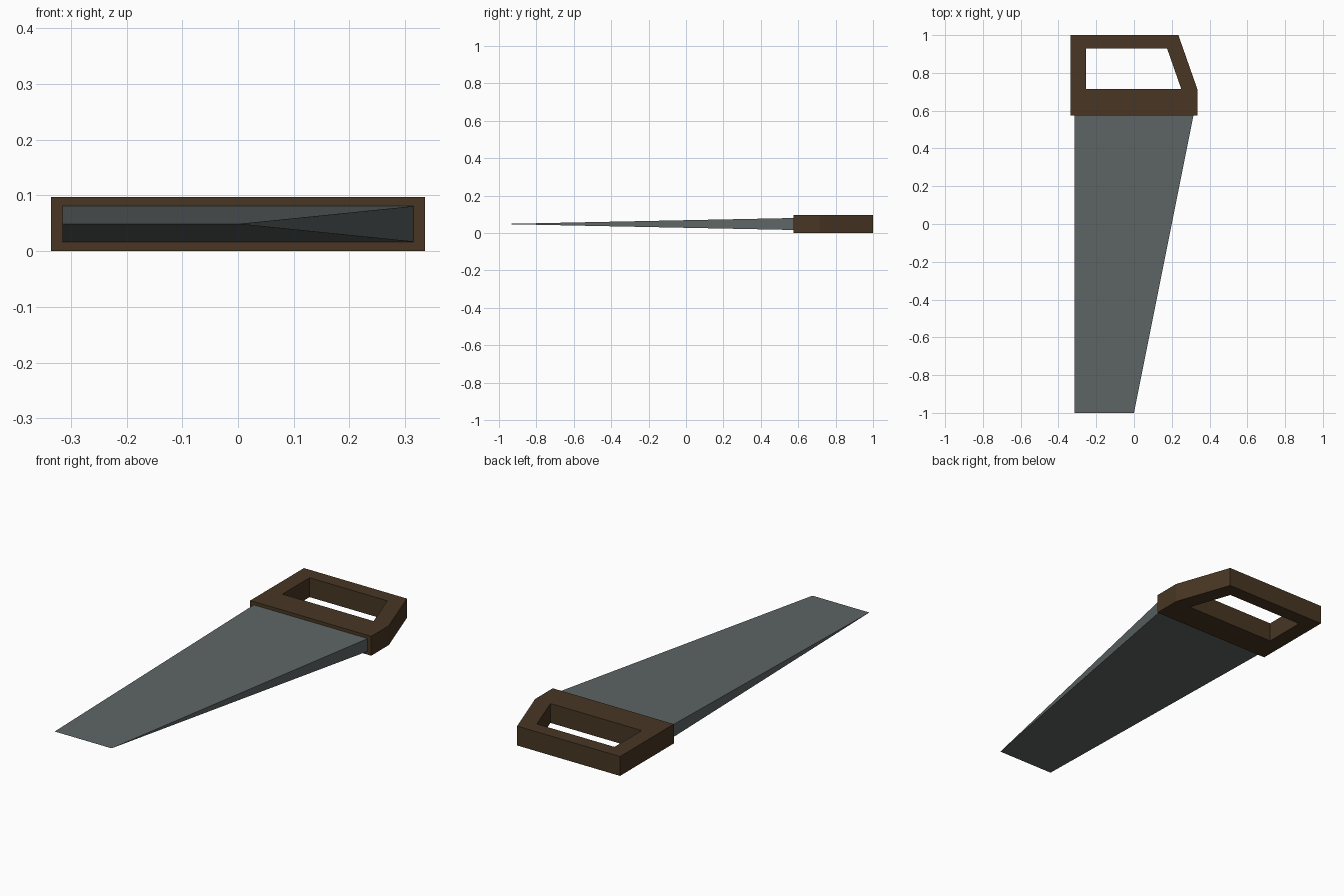
import bpy
import bmesh
from mathutils import Vector

cube = bpy.data.objects.get("Cube")
if cube:
    bpy.data.objects.remove(cube, do_unlink=True)


def material(name, color):
    mat = bpy.data.materials.new(name)
    mat.use_nodes = True
    mat.diffuse_color = (*color, 1)
    bsdf = mat.node_tree.nodes["Principled BSDF"]
    bsdf.inputs["Base Color"].default_value = (*color, 1)
    bsdf.inputs["Roughness"].default_value = 0.8
    return mat


def finish(name, bm, mat):
    bmesh.ops.recalc_face_normals(bm, faces=bm.faces)
    mesh = bpy.data.meshes.new(name)
    bm.to_mesh(mesh)
    bm.free()
    mesh.materials.append(mat)
    obj = bpy.data.objects.new(name, mesh)
    bpy.context.collection.objects.link(obj)
    return obj


wood = material("dark brown wood", (0.065, 0.037, 0.017))
steel = material("grey steel", (0.112, 0.132, 0.130))

THICKNESS = 0.097
MIDDLE = THICKNESS / 2
JOINT_Y = 0.575

# Handle: outline with a grip opening, filled and extruded
outer = [(-0.335, JOINT_Y), (0.335, JOINT_Y), (0.335, 0.715), (0.235, 1), (-0.335, 1)]
grip = [(-0.255, 0.715), (0.25, 0.715), (0.175, 0.93), (-0.255, 0.93)]
bm = bmesh.new()
edges = []
for loop in (outer, grip):
    verts = [bm.verts.new((x, y, 0)) for x, y in loop]
    edges += [bm.edges.new((v, verts[i - 1])) for i, v in enumerate(verts)]
bmesh.ops.triangle_fill(bm, edges=edges, use_beauty=True, normal=Vector((0, 0, 1)))
raised = bmesh.ops.extrude_face_region(bm, geom=bm.faces[:], use_keep_orig=True)
top = [g for g in raised["geom"] if isinstance(g, bmesh.types.BMVert)]
bmesh.ops.translate(bm, verts=top, vec=(0, 0, THICKNESS))
bmesh.ops.dissolve_limit(bm, angle_limit=0.01, verts=bm.verts[:], edges=bm.edges[:])
finish("handle", bm, wood)

# Blade: wedge narrowing from the handle to a thin straight tip
LEFT, RIGHT, HALF = -0.315, 0.315, 0.032
bm = bmesh.new()
low_a, low_b, high_b, high_a = [
    bm.verts.new((x, JOINT_Y, MIDDLE + s * HALF))
    for x, s in ((LEFT, -1), (RIGHT, -1), (RIGHT, 1), (LEFT, 1))]
tip_a = bm.verts.new((LEFT, -1, MIDDLE))
tip_b = bm.verts.new((0, -1, MIDDLE))
for face in ((high_a, high_b, tip_b, tip_a), (low_a, low_b, tip_b, tip_a),
             (low_a, high_a, tip_a), (low_b, high_b, tip_b),
             (low_a, low_b, high_b, high_a)):
    bm.faces.new(face)
finish("blade", bm, steel)
